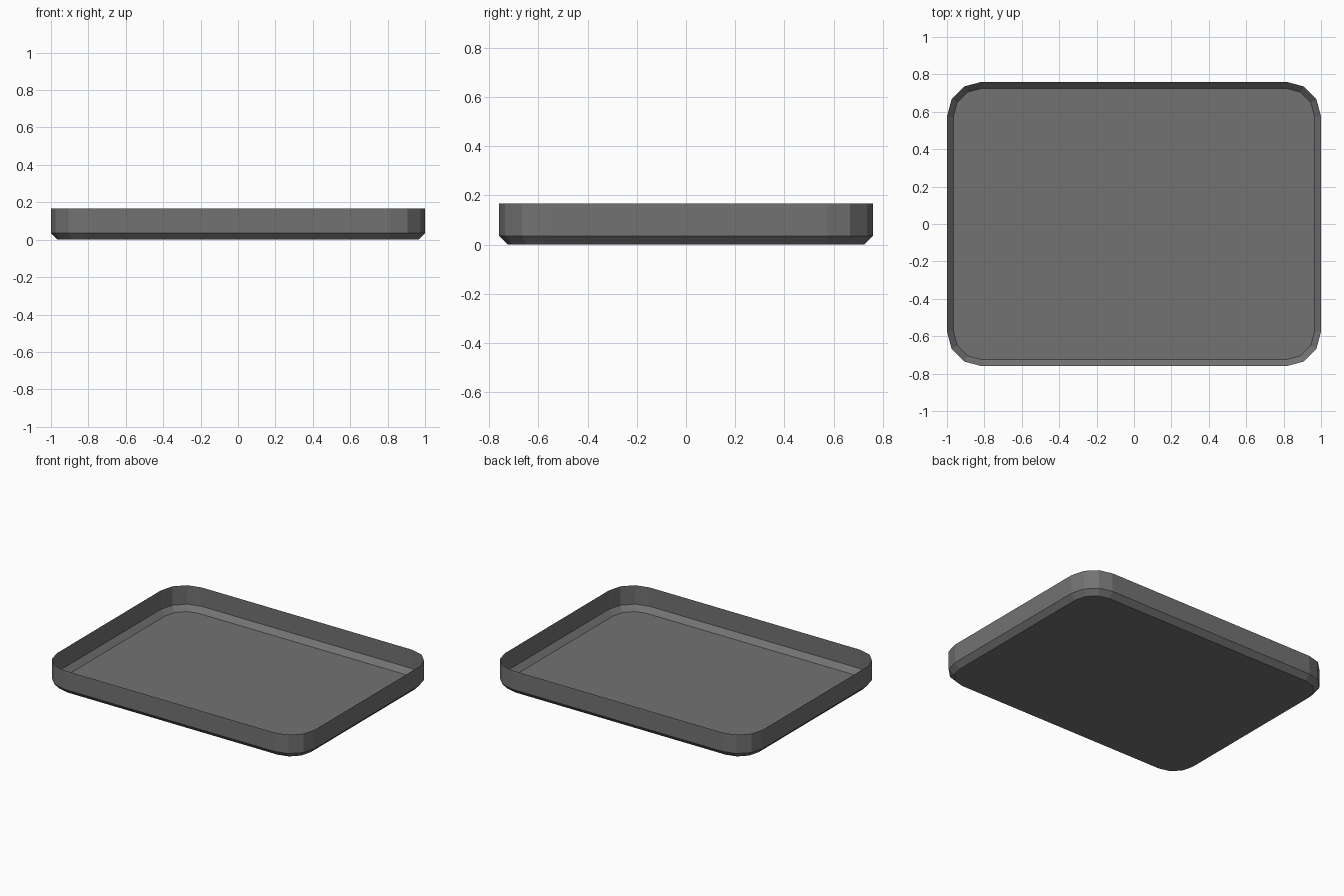
import bpy
import bmesh
from math import cos, sin, pi

cube = bpy.data.objects.get("Cube")
if cube:
    bpy.data.objects.remove(cube, do_unlink=True)

# Single dark grey finish
grey = bpy.data.materials.new("dark_grey")
grey.use_nodes = True
colour = (0.17, 0.17, 0.17, 1)
grey.diffuse_color = colour
grey.node_tree.nodes["Principled BSDF"].inputs["Base Color"].default_value = colour

CENTRE_X, CENTRE_Y = 0.815, 0.575   # corner arc centres
SEGMENTS = 3                        # flat facets per corner


def rounded_loop(bm, radius, z):
    """Ring of vertices around a rounded rectangle."""
    ring = []
    for corner, (sx, sy) in enumerate(((1, 1), (-1, 1), (-1, -1), (1, -1))):
        for i in range(SEGMENTS + 1):
            a = (corner + i / SEGMENTS) * pi / 2
            ring.append(bm.verts.new((sx * CENTRE_X + radius * cos(a),
                                      sy * CENTRE_Y + radius * sin(a), z)))
    return ring


# Open tray: floor, sloped lower edge and upright thin wall
bm = bmesh.new()
rings = [rounded_loop(bm, r, z) for r, z in ((0.15, 0), (0.185, 0.036), (0.185, 0.168))]
bm.faces.new(rings[0][::-1])
for low, high in zip(rings, rings[1:]):
    for i in range(len(low)):
        j = (i + 1) % len(low)
        bm.faces.new((low[i], low[j], high[j], high[i]))

mesh = bpy.data.meshes.new("tray")
bm.to_mesh(mesh)
bm.free()
mesh.materials.append(grey)
tray = bpy.data.objects.new("tray", mesh)
bpy.context.collection.objects.link(tray)
